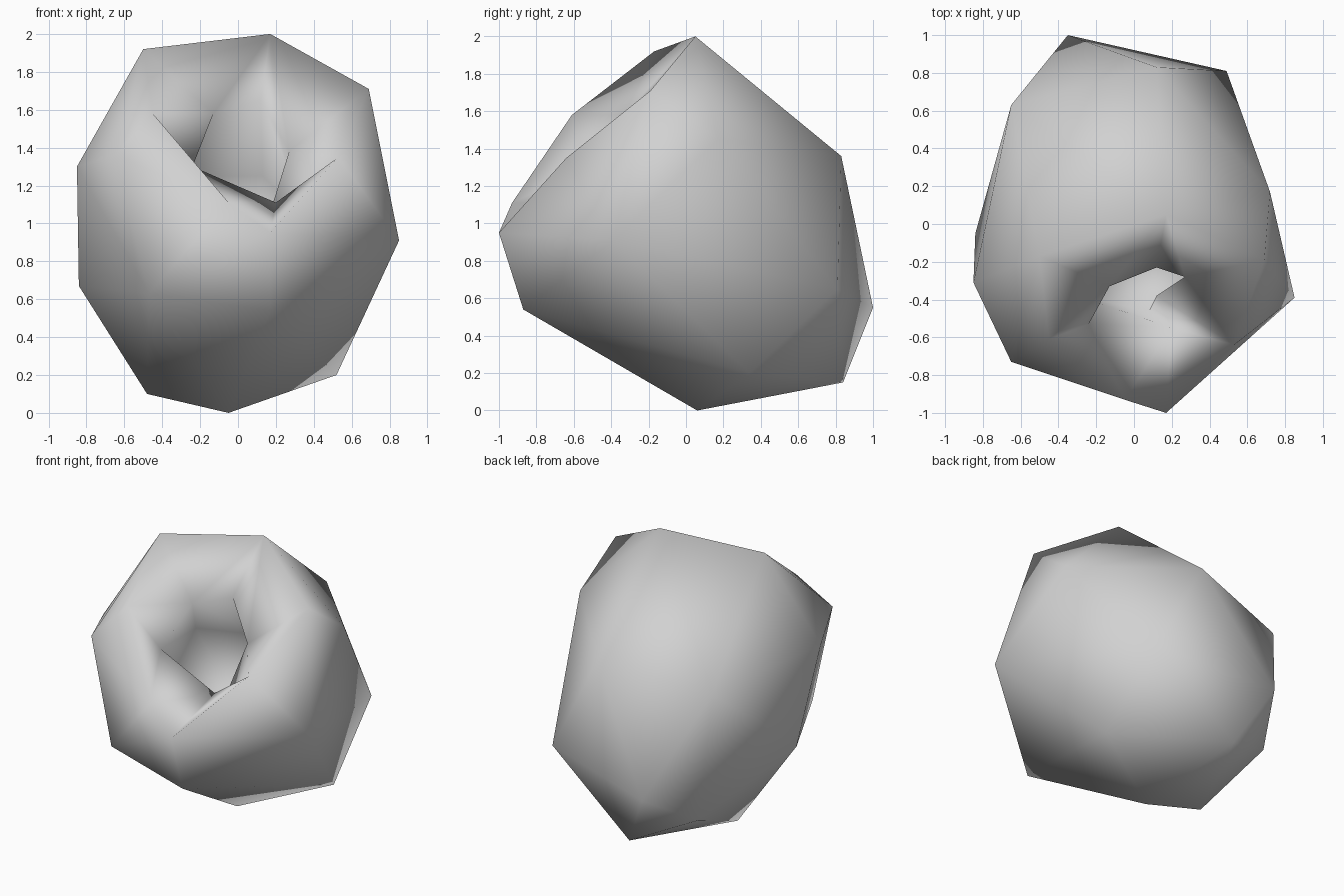
import bpy, bmesh

cube = bpy.data.objects.get("Cube")
if cube:
    bpy.data.objects.remove(cube, do_unlink=True)

# One plain grey material
grey = bpy.data.materials.new("light_grey")
grey.use_nodes = True
colour = (0.64, 0.64, 0.64, 1)
grey.diffuse_color = colour
grey.node_tree.nodes["Principled BSDF"].inputs["Base Color"].default_value = colour

# Rim of the mouth, clockwise from the upper left corner
RIM = [(-.50, -.17, 1.92), (.17, .05, 2.0), (.69, -.19, 1.71), (.53, -.64, 1.35),
       (.17, -1.0, .95), (-.05, -.93, 1.11), (-.45, -.61, 1.58)]
# Corners of the faceted body: left and right sides, back, underside
BODY = [(-.65, -.73, 1.36), (-.85, -.31, 1.30), (-.84, -.05, .67), (-.47, -.76, .63),
        (.17, -.87, .54), (.85, -.39, .91), (.72, .17, 1.45),
        (.49, .81, .65), (.12, .83, 1.36), (-.35, 1.0, .55), (-.65, .63, 1.25),
        (-.14, .84, .15), (-.55, .65, .33), (.52, .34, .20), (-.05, .06, 0), (-.48, .10, .10)]
# Narrow throat, then the wider hollow behind it
THROAT = [(-.13, -.33, 1.58), (.12, -.23, 1.65), (.27, -.28, 1.38),
          (.12, -.38, .90), (.20, -.55, 1.11), (-.24, -.53, 1.30)]
HOLLOW = [(-.30, -.05, 1.25), (.13, .12, 1.25), (.38, -.05, 1.0),
          (.28, -.32, .75), (.08, -.46, .78), (-.30, -.38, .95)]
HOLLOW_END = (.03, -.02, .75)
# Matching corners along the funnel; a repeated corner makes a triangle
FUNNEL = [(0, 0), (1, 0), (1, 1), (2, 2), (3, 2), (3, 3), (3, 4), (4, 4), (5, 4), (6, 5)]


def strip(bm, a, b):
    """Join two matching closed loops, skipping repeated corners."""
    for i in range(len(a)):
        j = (i + 1) % len(a)
        bm.faces.new(list(dict.fromkeys([a[i], a[j], b[j], b[i]])))


bm = bmesh.new()
rim, body, throat, hollow = ([bm.verts.new(p) for p in pts] for pts in (RIM, BODY, THROAT, HOLLOW))

# Outer body, opened inside the rim
bmesh.ops.convex_hull(bm, input=rim + body)
cap = [f for f in bm.faces if all(v in rim for v in f.verts)]
bmesh.ops.delete(bm, geom=cap, context='FACES')

# Funnel from the rim to the throat, then the hollow and its closed end
strip(bm, [rim[r] for r, t in FUNNEL], [throat[t] for r, t in FUNNEL])
strip(bm, throat, hollow)
end = bm.verts.new(HOLLOW_END)
strip(bm, hollow, [end] * len(hollow))

bmesh.ops.delete(bm, geom=[v for v in bm.verts if not v.link_faces], context='VERTS')
bmesh.ops.recalc_face_normals(bm, faces=bm.faces[:])
for f in bm.faces:
    f.smooth = True

mesh = bpy.data.meshes.new("hollow_shell")
bm.to_mesh(mesh)
bm.free()
mesh.materials.append(grey)
shell = bpy.data.objects.new("hollow_shell", mesh)
bpy.context.collection.objects.link(shell)
